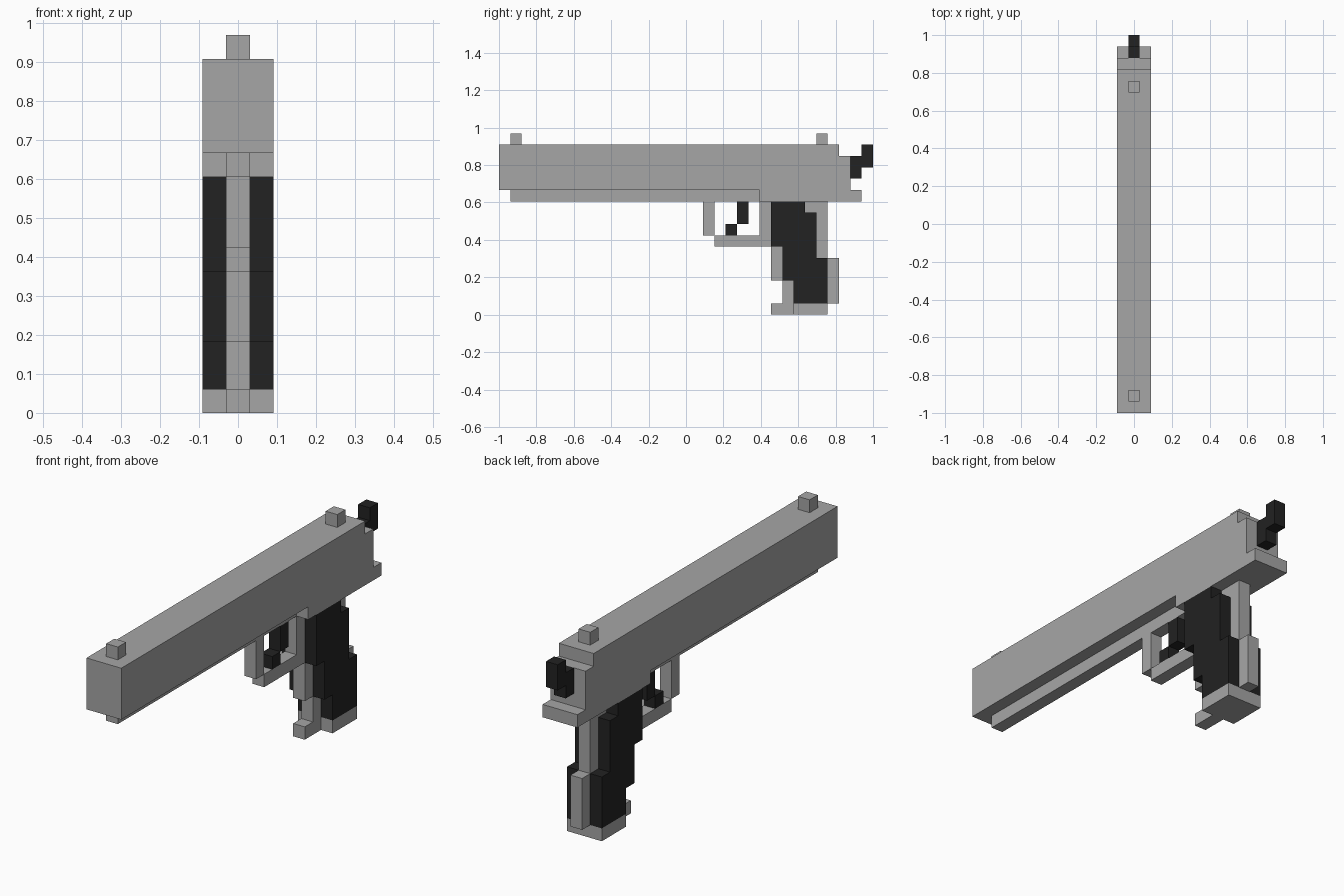
import bpy
import bmesh

cube = bpy.data.objects.get("Cube")
if cube:
    bpy.data.objects.remove(cube, do_unlink=True)

U = 2 / 33  # one block


def material(name, value):
    mat = bpy.data.materials.new(name)
    mat.use_nodes = True
    color = (value, value, value, 1)
    mat.diffuse_color = color
    mat.node_tree.nodes["Principled BSDF"].inputs["Base Color"].default_value = color
    return mat


grey = material("steel grey", 0.38)
black = material("matte black", 0.016)


def box(y0, y1, z0, z1):
    return [(y0, z0), (y1, z0), (y1, z1), (y0, z1)]


def part(name, mat, x0, x1, *profiles):
    """Extrude side profiles (length, height in blocks) from x0 to x1."""
    bm = bmesh.new()
    for pts in profiles:
        face = bm.faces.new([bm.verts.new((x0 * U, y * U - 1, z * U)) for y, z in pts])
        ext = bmesh.ops.extrude_face_region(bm, geom=[face], use_keep_orig=True)
        verts = [v for v in ext["geom"] if isinstance(v, bmesh.types.BMVert)]
        bmesh.ops.translate(bm, verts=verts, vec=((x1 - x0) * U, 0, 0))
    bmesh.ops.recalc_face_normals(bm, faces=bm.faces)
    mesh = bpy.data.meshes.new(name)
    bm.to_mesh(mesh)
    bm.free()
    mesh.materials.append(mat)
    obj = bpy.data.objects.new(name, mesh)
    bpy.context.collection.objects.link(obj)
    return obj


# Full-width slide with its stepped rear end
part("slide", grey, -1.5, 1.5,
     [(0, 11), (23, 11), (23, 10), (32, 10), (32, 11),
      (31, 11), (31, 14), (30, 14), (30, 15), (0, 15)])

# Narrow rail under the barrel, and sights on top
part("under_rail", grey, -0.5, 0.5, box(1, 23, 10, 11))
part("front_sight", grey, -0.5, 0.5, box(1, 2, 15, 16))
part("rear_sight", grey, -0.5, 0.5, box(28, 29, 15, 16))

# Hammer and trigger
part("hammer", black, -0.5, 0.5,
     [(31, 12), (32, 12), (32, 13), (33, 13), (33, 15), (32, 15), (32, 14), (31, 14)])
part("trigger", black, -0.5, 0.5, box(20, 21, 7, 8), box(21, 22, 8, 10))

# Trigger guard
part("guard_front", grey, -0.5, 0.5, box(18, 19, 7, 10))
part("guard_bottom", grey, -0.5, 0.5,
     [(19, 6), (24, 6), (24, 10), (23, 10), (23, 7), (19, 7)])

# Grip: narrow core, base plate and side panels
part("grip_core", grey, -0.5, 0.5,
     [(24, 10), (24, 3), (25, 3), (25, 1), (30, 1), (30, 5), (29, 5), (29, 10)])
part("base_toe", grey, -0.5, 0.5, box(24, 26, 0, 1))
part("base_plate", grey, -1.5, 1.5, box(26, 29, 0, 1))
panel = [(24, 10), (24, 6), (25, 6), (25, 3), (26, 3), (26, 1),
         (29, 1), (29, 5), (28, 5), (28, 9), (27, 9), (27, 10)]
for side, x0 in (("left", 0.5), ("right", -1.5)):
    part("grip_panel_" + side, black, x0, x0 + 1, panel)
